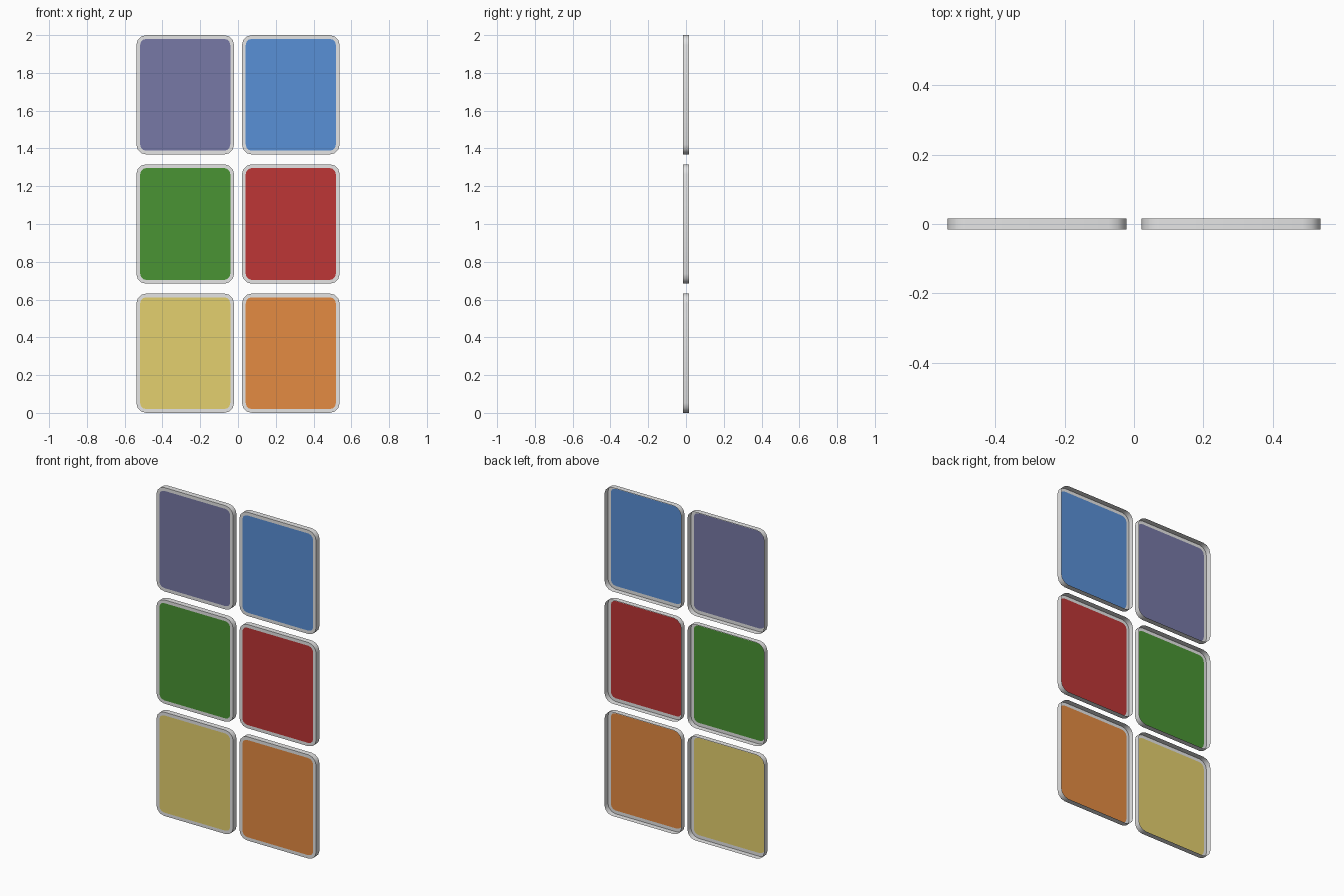
import bpy, bmesh, math

if "Cube" in bpy.data.objects:
    bpy.data.objects.remove(bpy.data.objects["Cube"])

W, H, T = 0.517, 0.632, 0.033     # tile width, height, thickness
PITCH_X, PITCH_Z = 0.559, 0.684   # spacing of the tile grid
RIM, R, SEG = 0.02, 0.052, 3      # rim width, corner radius, corner steps


def srgb(*rgb):
    lin = [((c / 255 + 0.055) / 1.055) ** 2.4 for c in rgb]
    return (*lin, 1.0)


def material(name, rgb):
    m = bpy.data.materials.new(name)
    m.diffuse_color = srgb(*rgb)
    m.use_nodes = True
    m.node_tree.nodes["Principled BSDF"].inputs["Base Color"].default_value = m.diffuse_color
    return m


def rounded(w, h, r):
    """Outline of a rounded rectangle in x, z."""
    pts = []
    for k, (sx, sz) in enumerate([(1, 1), (-1, 1), (-1, -1), (1, -1)]):
        for i in range(SEG + 1):
            a = math.pi / 2 * (k + i / SEG)
            pts.append((sx * (w / 2 - r) + r * math.cos(a),
                        sz * (h / 2 - r) + r * math.sin(a)))
    return pts


def tile(name, x, z, mats):
    bm = bmesh.new()

    def ring(pts, y):
        return [bm.verts.new((px, y, pz)) for px, pz in pts]

    outer = rounded(W, H, R)
    inner = rounded(W - 2 * RIM, H - 2 * RIM, R - RIM)
    # thin shell, open at the back: coloured front, grey rim, grey edge
    loops = [ring(inner, -T / 2), ring(outer, -T / 2), ring(outer, T / 2)]
    n = len(outer)
    for a, b in zip(loops, loops[1:]):
        for i in range(n):
            j = (i + 1) % n
            bm.faces.new((a[j], a[i], b[i], b[j]))
    # coloured centre
    front = bm.faces.new(loops[0])
    front.material_index = 1
    bmesh.ops.recalc_face_normals(bm, faces=bm.faces)
    front.normal_update()
    if front.normal.y > 0:
        bmesh.ops.reverse_faces(bm, faces=bm.faces)
    me = bpy.data.meshes.new(name)
    bm.to_mesh(me)
    bm.free()
    for m in mats:
        me.materials.append(m)
    ob = bpy.data.objects.new(name, me)
    ob.location = (x, 0, z)
    bpy.context.collection.objects.link(ob)
    bpy.ops.object.select_all(action='DESELECT')
    ob.select_set(True)
    bpy.context.view_layer.objects.active = ob
    bpy.ops.object.shade_smooth_by_angle(angle=math.radians(45))


grey = material("rim_grey", (229, 229, 229))
# rows from bottom to top, left then right
rows = [
    [("yellow", (228, 208, 110)), ("orange", (228, 139, 66))],
    [("green", (74, 148, 52)), ("red", (189, 54, 54))],
    [("purple", (119, 121, 166)), ("blue", (89, 144, 214))],
]
for r, row in enumerate(rows):
    for c, (colour, rgb) in enumerate(row):
        tile(colour + "_tile", (c - 0.5) * PITCH_X, H / 2 + r * PITCH_Z,
             [grey, material(colour, rgb)])
